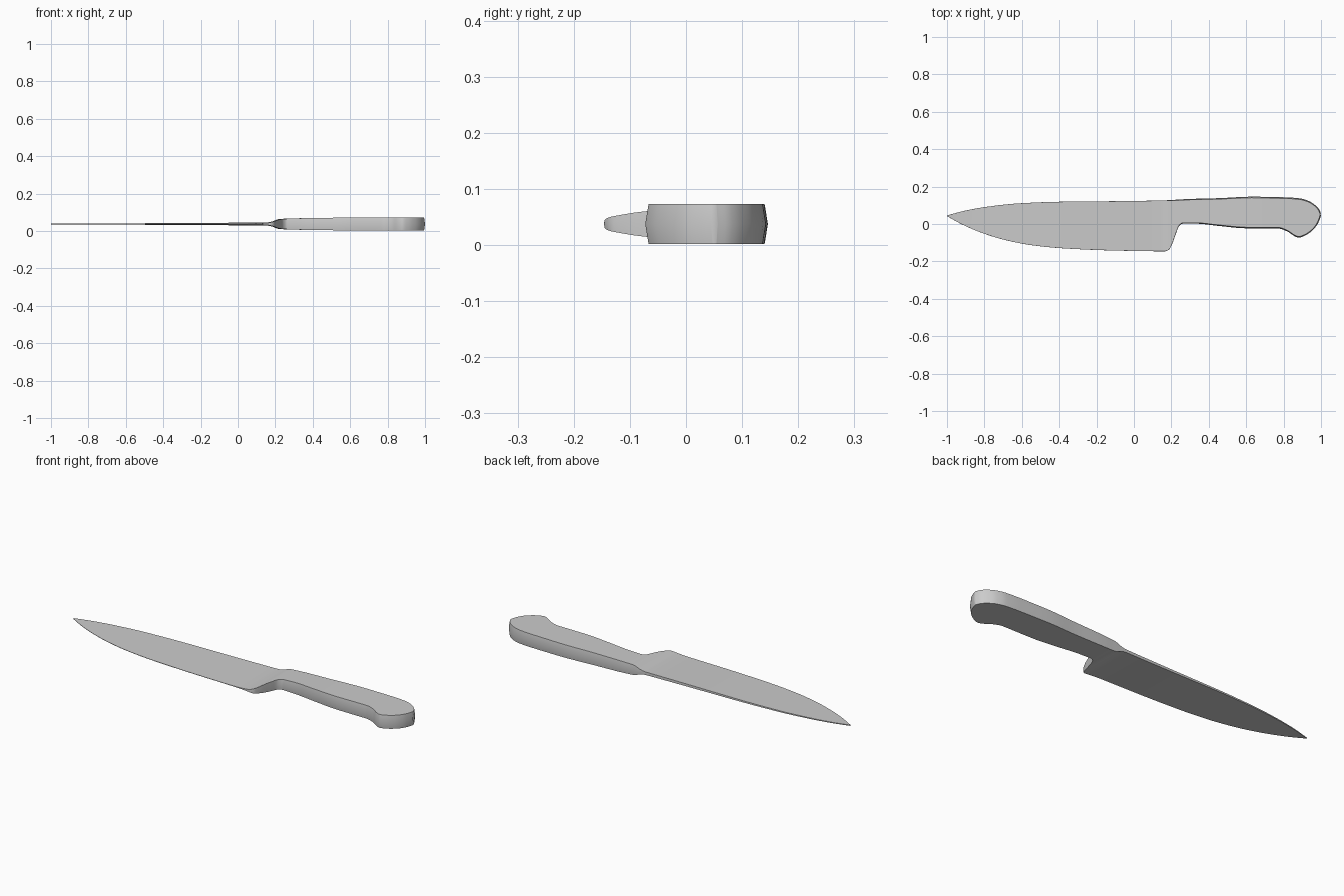
import bpy, bmesh, math

if "Cube" in bpy.data.objects:
    bpy.data.objects.remove(bpy.data.objects["Cube"])

# Outline seen from above (x, y) and half thickness along the length (x, t)
SPINE = [(-1, .046), (-.9, .072), (-.78, .093), (-.62, .110), (-.4, .119), (-.1, .122),
         (.15, .126), (.3, .134), (.45, .138), (.63, .146), (.8, .143), (.88, .138),
         (.93, .125), (.97, .1), (.99, .078), (1, .056)]
BELLY = [(-1, .042), (-.92, -.002), (-.82, -.045), (-.7, -.083), (-.55, -.113), (-.38, -.130),
         (-.1, -.142), (.165, -.146), (.187, -.138), (.203, -.11), (.225, -.05),
         (.24, -.012), (.262, .002), (.33, .002), (.45, -.010), (.6, -.023), (.77, -.024),
         (.82, -.04), (.86, -.066), (.88, -.073), (.91, -.064), (.95, -.038),
         (.98, -.003), (.995, .03), (1, .046)]
SPINE_T = [(-1, .002), (-.5, .004), (0, .007), (.15, .008), (.18, .013),
           (.222, .027), (.4, .032), (.7, .035), (1, .036)]
EDGE_T = [(-1, .001), (0, .001), (.1, .002), (.16, .006), (.19, .013),
          (.222, .024), (.26, .028), (.4, .032), (.7, .035), (1, .036)]
ROUND = [(-1, .0002), (.15, .0005), (.25, .004), (.9, .006), (1, .002)]
MID_Z = .0375


def curve(points, x):
    """Smooth monotone interpolation through the points."""
    def slope(k):
        return (points[k + 1][1] - points[k][1]) / (points[k + 1][0] - points[k][0])

    def tangent(k):
        if k == 0:
            return slope(0)
        if k == len(points) - 1:
            return slope(k - 1)
        a, b = slope(k - 1), slope(k)
        return 2 * a * b / (a + b) if a * b > 0 else 0

    i = 0
    while i < len(points) - 2 and x > points[i + 1][0]:
        i += 1
    (x0, y0), (x1, y1) = points[i], points[i + 1]
    h = x1 - x0
    t = (x - x0) / h
    return (y0 * (1 + 2 * t) * (1 - t) ** 2 + y1 * t * t * (3 - 2 * t)
            + h * tangent(i) * t * (1 - t) ** 2 + h * tangent(i + 1) * t * t * (t - 1))


def loft(name, stations, cap_start=False, cap_end=False):
    """Six-sided cross-sections joined along x."""
    bm = bmesh.new()
    rings = []
    for x in stations:
        top, low, r = curve(SPINE, x), curve(BELLY, x), curve(ROUND, x)
        a, b = curve(SPINE_T, x), curve(EDGE_T, x)
        xo = x - .005 * max(0, (x - .9) / .1)
        section = [(x, top, 0), (xo, top - r, a), (xo, low + r, b),
                   (x, low, 0), (xo, low + r, -b), (xo, top - r, -a)]
        rings.append([bm.verts.new((px, py, MID_Z + pz)) for px, py, pz in section])
    for p, q in zip(rings, rings[1:]):
        for i in range(6):
            j = (i + 1) % 6
            bm.faces.new((p[i], p[j], q[j], q[i]))
    if cap_start:
        bm.faces.new(rings[0])
    if cap_end:
        bm.faces.new(rings[-1])
    bmesh.ops.recalc_face_normals(bm, faces=bm.faces)
    mesh = bpy.data.meshes.new(name)
    bm.to_mesh(mesh)
    bm.free()
    obj = bpy.data.objects.new(name, mesh)
    bpy.context.collection.objects.link(obj)
    bpy.ops.object.select_all(action='DESELECT')
    obj.select_set(True)
    bpy.context.view_layer.objects.active = obj
    bpy.ops.object.shade_smooth_by_angle(angle=math.radians(35))
    # Make sure the shell faces outward
    return obj


def span(a, b, n):
    return [a + (b - a) * i / n for i in range(n)]


# Blade with flared heel bolster
loft("blade", span(-1, -.6, 20) + span(-.6, .15, 20) + span(.15, .222, 18) + [.222],
     cap_start=True)

# Handle with hooked, rounded butt
butt = [.9 + .1 * math.sin(math.pi / 2 * i / 18) for i in range(19)]
loft("handle", span(.222, .28, 12) + span(.28, .76, 18) + span(.76, .9, 18) + butt,
     cap_end=True)
